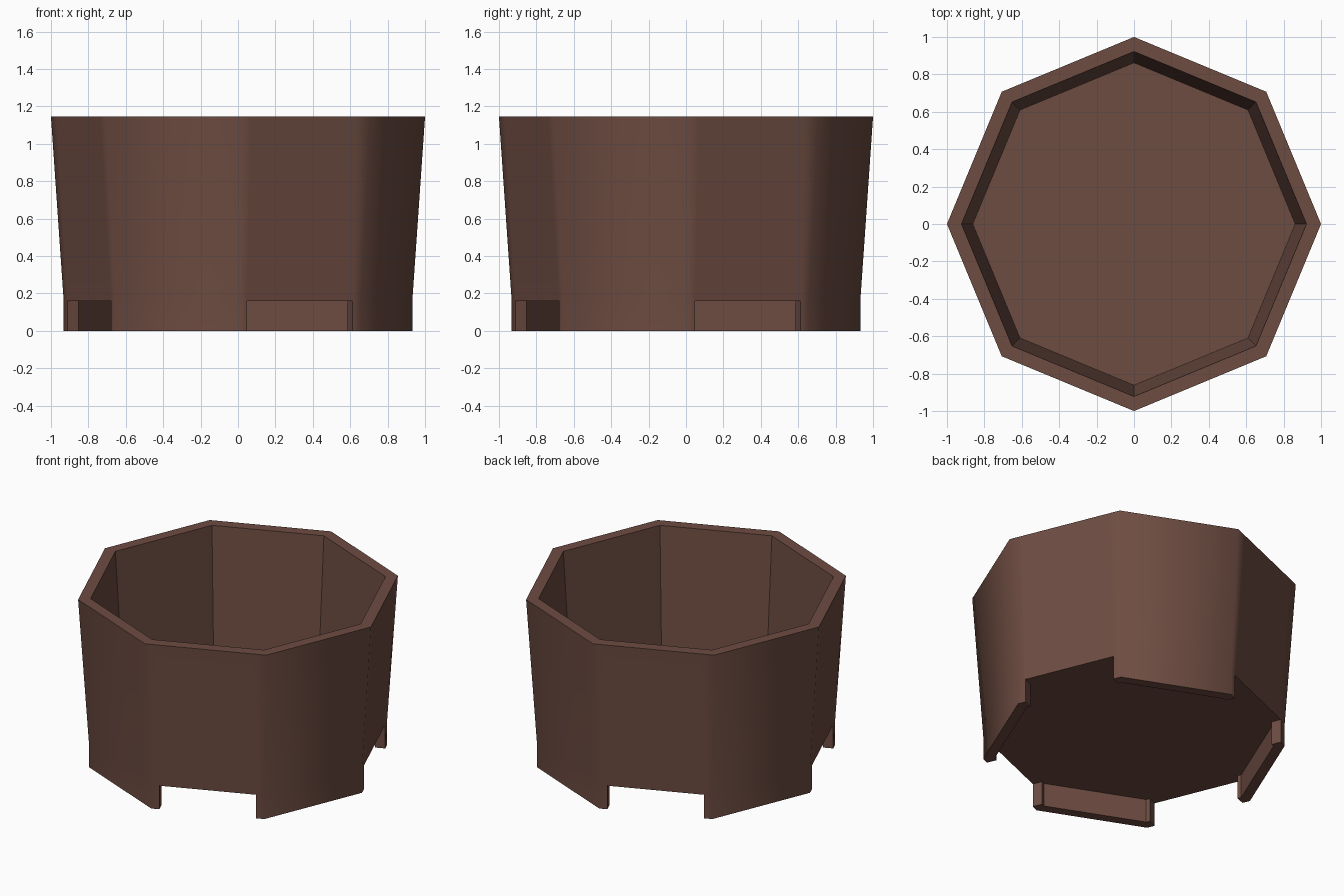
import bpy, bmesh, math
from mathutils import Vector

if "Cube" in bpy.data.objects:
    bpy.data.objects.remove(bpy.data.objects["Cube"])

FOOT, FLOOR, TOP = 0.16, 0.20, 1.145
GAP = 0.305  # half width of each drain gap

mat = bpy.data.materials.new("brown clay")
mat.diffuse_color = (0.153, 0.072, 0.053, 1)
mat.use_nodes = True
mat.node_tree.nodes["Principled BSDF"].inputs["Base Color"].default_value = mat.diffuse_color

bm = bmesh.new()


def ring(radius, z):
    """Octagon ring; every other side carries two extra points for a gap."""
    pts = []
    for k in range(4):
        a = math.radians(90 * k)
        mid = a + math.pi / 8
        n = Vector((math.cos(mid), math.sin(mid), 0)) * radius * math.cos(math.pi / 8)
        t = Vector((-math.sin(mid), math.cos(mid), 0))
        pts.append(Vector((math.cos(a), math.sin(a), 0)) * radius)
        pts += [n - t * GAP, n + t * GAP]
        b = a + math.pi / 4
        pts.append(Vector((math.cos(b), math.sin(b), 0)) * radius)
    return [bm.verts.new((p.x, p.y, z)) for p in pts]


def is_gap(i):
    return i % 4 == 1


def band(lower, upper, smooth=False, gaps=False):
    for i in range(16):
        if gaps and is_gap(i):
            continue
        j = (i + 1) % 16
        f = bm.faces.new((lower[i], lower[j], upper[j], upper[i]))
        f.smooth = smooth


out_bottom, out_foot, out_top = ring(0.932, 0), ring(0.932, FOOT), ring(1.0, TOP)
in_top, in_floor = ring(0.922, TOP), ring(0.862, FLOOR)
in_foot, in_bottom = ring(0.862, FOOT), ring(0.862, 0)

# Outer wall, rim, inner wall and both sides of the floor
band(out_foot, out_top, smooth=True)
band(out_top, in_top)
band(in_top, in_floor)
bm.faces.new(in_floor)
bm.faces.new(in_foot)

# Feet: walls and underside, left open at the gaps
band(out_bottom, out_foot, smooth=True, gaps=True)
band(in_bottom, in_foot, gaps=True)
band(out_bottom, in_bottom, gaps=True)

# Gap ceilings and end faces
for i in range(16):
    if is_gap(i):
        j = i + 1
        bm.faces.new((out_foot[i], out_foot[j], in_foot[j], in_foot[i]))
        for e in (i, j):
            bm.faces.new((out_bottom[e], out_foot[e], in_foot[e], in_bottom[e]))

# Drop the unused ring points and orient faces outward
bmesh.ops.delete(bm, geom=[v for v in bm.verts if not v.link_faces], context='VERTS')
bmesh.ops.recalc_face_normals(bm, faces=bm.faces[:])

mesh = bpy.data.meshes.new("plant_pot")
bm.to_mesh(mesh)
bm.free()
mesh.materials.append(mat)
pot = bpy.data.objects.new("plant_pot", mesh)
bpy.context.collection.objects.link(pot)
